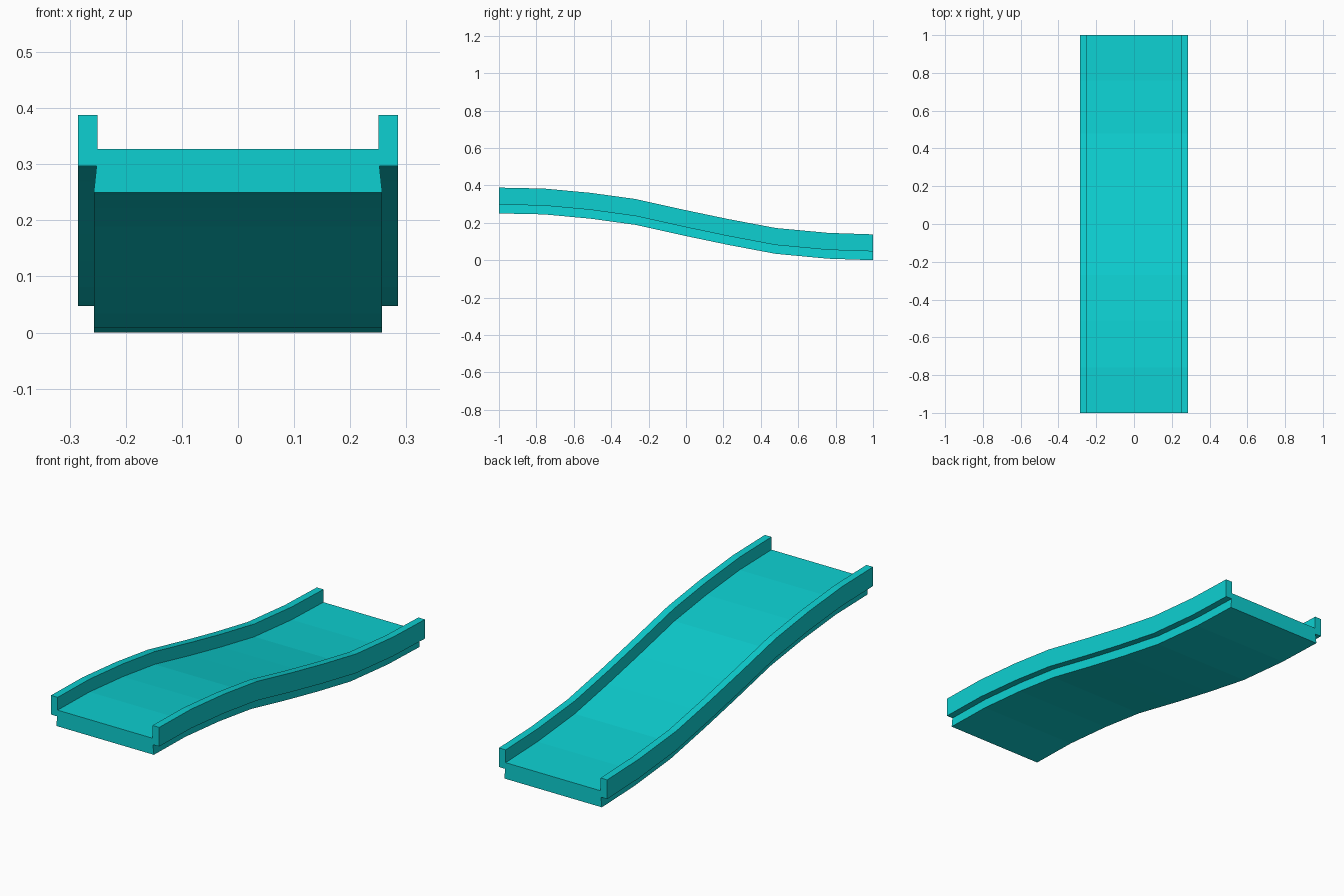
import bpy
import bmesh

cube = bpy.data.objects.get("Cube")
if cube:
    bpy.data.objects.remove(cube, do_unlink=True)

# Single turquoise plastic colour
turquoise = bpy.data.materials.new("turquoise")
turquoise.use_nodes = True
colour = (0.004, 0.63, 0.64, 1)
turquoise.diffuse_color = colour
turquoise.node_tree.nodes["Principled BSDF"].inputs["Base Color"].default_value = colour

# Half cross-section (x, z) from the underside, around the rail, to the deck
half = [(0.257, 0), (0.252, 0.047), (0.285, 0.047),
        (0.285, 0.138), (0.25, 0.138), (0.25, 0.077)]
section = half + [(-x, z) for x, z in reversed(half)]

# Gentle downhill path (y, height of the underside)
path = [(-1, 0.25), (-0.76, 0.245), (-0.51, 0.222), (-0.27, 0.189), (0, 0.129),
        (0.23, 0.081), (0.48, 0.034), (0.76, 0.008), (1, 0)]


def sweep(name, section, path, material):
    """Carry a closed section along the path and cap both ends."""
    bm = bmesh.new()
    rings = [[bm.verts.new((x, y, z + lift)) for x, z in section] for y, lift in path]
    for a, b in zip(rings, rings[1:]):
        for i in range(len(section)):
            j = (i + 1) % len(section)
            bm.faces.new((a[i], a[j], b[j], b[i]))
    bm.faces.new(rings[0])
    bm.faces.new(rings[-1][::-1])
    bmesh.ops.recalc_face_normals(bm, faces=bm.faces[:])
    mesh = bpy.data.meshes.new(name)
    bm.to_mesh(mesh)
    bm.free()
    mesh.materials.append(material)
    obj = bpy.data.objects.new(name, mesh)
    bpy.context.collection.objects.link(obj)
    return obj


# Deck with raised side rails
sweep("sloped_track", section, path, turquoise)
